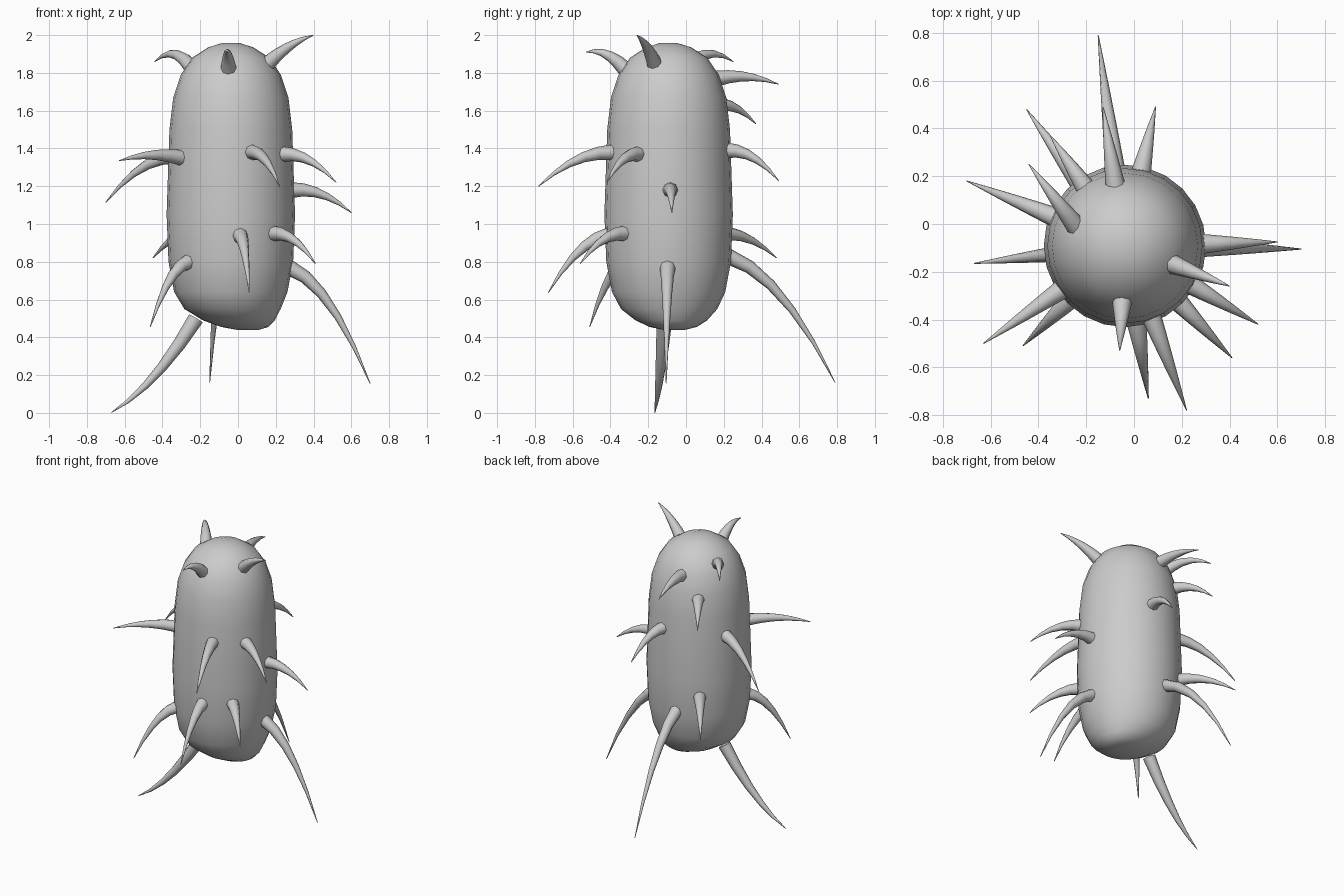
import bpy, bmesh, math
from mathutils import Vector

if "Cube" in bpy.data.objects:
    bpy.data.objects.remove(bpy.data.objects["Cube"])

CX, CY = -0.038, -0.092      # axis of the body

# Body profile: height, radius
PROFILE = [(.44, .06), (.455, .125), (.49, .19), (.55, .255), (.64, .30),
           (.80, .33), (1.05, .34), (1.5, .325), (1.67, .305),
           (1.79, .265), (1.88, .205), (1.935, .12), (1.957, .05)]


def body_radius(z):
    for (z0, r0), (z1, r1) in zip(PROFILE, PROFILE[1:]):
        if z0 <= z <= z1:
            return r0 + (r1 - r0) * (z - z0) / (z1 - z0)
    return 0.05


# Smooth closed skin through a row of (centre, radius, axis u, axis v) rings
def skin(name, stations, sides):
    bm = bmesh.new()
    rings = []
    for p, r, u, v in stations:
        angles = [2 * math.pi * i / sides for i in range(sides)]
        rings.append([bm.verts.new(p + r * (u * math.cos(a) + v * math.sin(a)))
                      for a in angles])
    for a, b in zip(rings, rings[1:]):
        for i in range(sides):
            j = (i + 1) % sides
            bm.faces.new((a[i], a[j], b[j], b[i]))
    bm.faces.new(rings[0])
    bm.faces.new(rings[-1])
    bmesh.ops.recalc_face_normals(bm, faces=bm.faces)
    mesh = bpy.data.meshes.new(name)
    bm.to_mesh(mesh)
    bm.free()
    obj = bpy.data.objects.new(name, mesh)
    bpy.context.collection.objects.link(obj)
    bpy.ops.object.select_all(action='DESELECT')
    obj.select_set(True)
    bpy.context.view_layer.objects.active = obj
    bpy.ops.object.shade_smooth_by_angle(angle=math.radians(60))


# Spike from the body surface at root_z, bowing up and then drooping to its tip
def spike(name, root_z, x, y, z, bow=None, turn=0):
    tip = Vector((x, y, z))
    a = math.atan2(y - CY, x - CX) + math.radians(turn)
    r = body_radius(root_z) - 0.015
    root = Vector((CX + r * math.cos(a), CY + r * math.sin(a), root_z))
    if bow is None:
        bow = 0.02 + 0.15 * max(root_z - z, 0)
    ctrl = (root + tip) / 2 + Vector((0, 0, 2 * bow))
    stations, steps = [], 5
    for s in range(steps + 1):
        t = s / steps
        p = root * (1 - t) ** 2 + ctrl * 2 * t * (1 - t) + tip * t * t
        d = ((ctrl - root) * (1 - t) + (tip - ctrl) * t).normalized()
        u = d.cross(Vector((-d.y, d.x, 0.01))).normalized()
        stations.append((p, max(0.042 * (1 - t) ** 0.85, 0.002), u, d.cross(u)))
    skin(name, stations, 8)


# Body: upright capsule whose underside sags to one side
body = []
for z, r in PROFILE:
    sag = max(0, (0.6 - z) / 0.16) ** 2
    body.append((Vector((CX + 0.09 * sag, CY + 0.03 * sag, z)), r,
                 Vector((1, 0, 0)), Vector((0, 1, 0))))
skin("body", body, 24)

# Crown spikes
spike("crown_spike_right", 1.85, .40, -.26, 2.0)
spike("crown_spike_left", 1.83, -.44, .25, 1.86, bow=.055, turn=18)
spike("crown_spike_front", 1.82, -.06, -.53, 1.91, bow=.035)
spike("crown_spike_back", 1.77, -.13, .49, 1.74)

# Spikes around the middle
spike("upper_spike_back", 1.63, -.35, .37, 1.53)
spike("middle_spike_front_left", 1.35, -.63, -.50, 1.335)
spike("middle_spike_left", 1.36, -.70, .18, 1.115)
spike("middle_spike_front_right", 1.37, .52, -.42, 1.22)
spike("middle_spike_right", 1.18, .60, -.075, 1.06)
spike("middle_spike_front", 1.38, .22, -.78, 1.20)
spike("middle_spike_back", 1.39, .09, .49, 1.23)

# Lower spikes
spike("lower_spike_back_left", .95, -.45, .48, .82)
spike("lower_spike_front_left", .80, -.465, -.51, .455)
spike("lower_spike_front_right", .95, .41, -.56, .79)
spike("lower_spike_front", .94, .06, -.73, .635)

# Long legs
spike("leg_right", .77, .70, -.105, .155)
spike("leg_left", .50, -.67, -.165, .002, bow=-.06)
spike("leg_back", .83, -.15, .79, .16)
